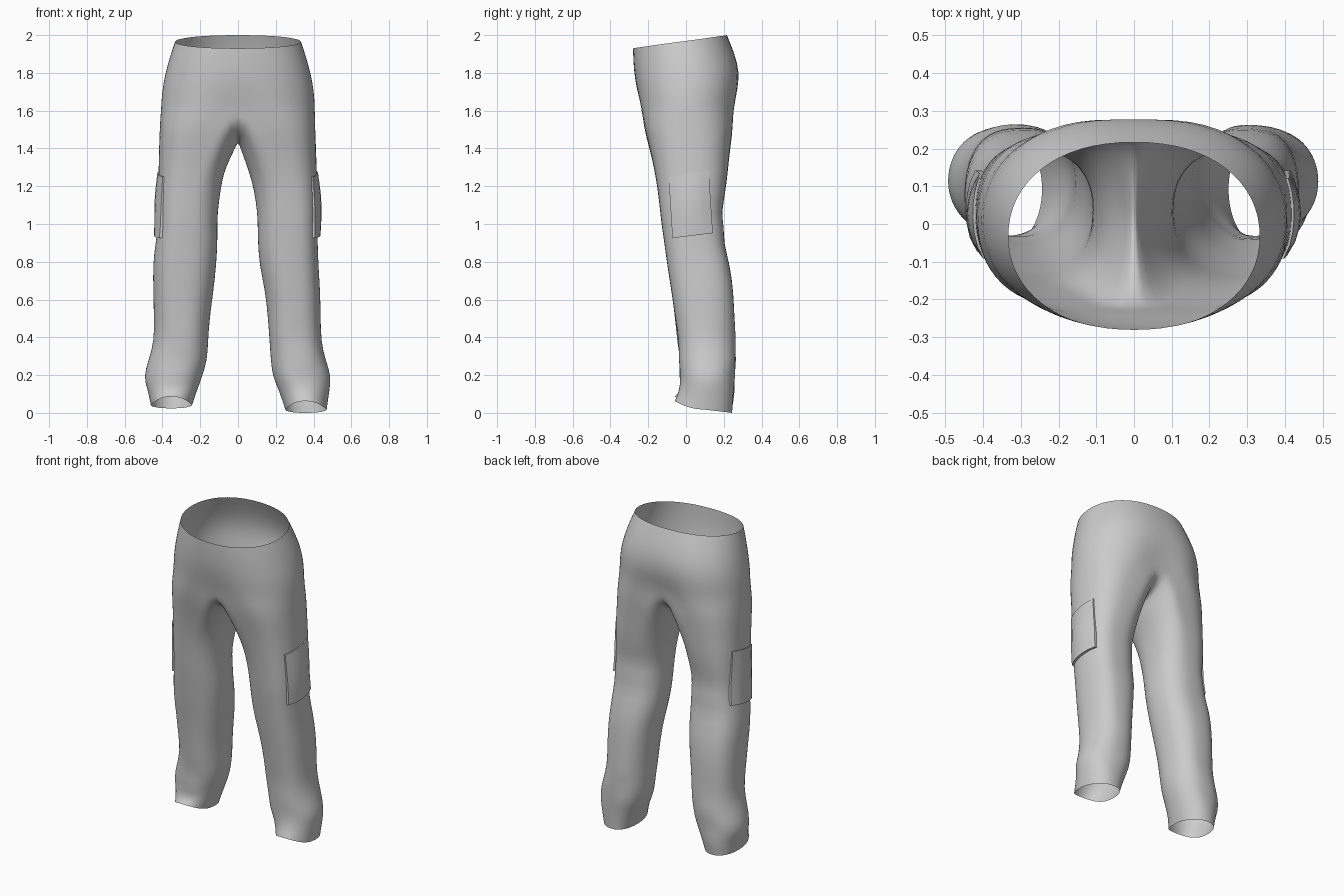
import bpy, bmesh, math
from mathutils import Vector
from mathutils.bvhtree import BVHTree

if "Cube" in bpy.data.objects:
    bpy.data.objects.remove(bpy.data.objects["Cube"])

cloth = bpy.data.materials.new("grey cloth")
cloth.diffuse_color = (0.6, 0.6, 0.6, 1)
cloth.use_nodes = True
cloth.node_tree.nodes["Principled BSDF"].inputs["Base Color"].default_value = cloth.diffuse_color

HALF = 16  # segments from front centre around the outside to back centre

# Torso rings: height, half width, front y, back y, rim tilt, front and back centre groove
TORSO = [(1.965, .335, -.282, .218, .035, 0, 0), (1.88, .364, -.28, .258, .025, 0, 0),
         (1.79, .388, -.273, .288, .012, 0, .003), (1.70, .404, -.262, .282, 0, .004, .012),
         (1.62, .408, -.249, .268, 0, .018, .032)]
# Leg rings: height, inner drop, seam x, left outer/inner, right outer/inner, front y, back y
LEGS = [(1.52, .125, .11, .415, .018, .409, .015, -.226, .252),
        (1.42, .08, .15, .418, .045, .413, .035, -.198, .237),
        (1.30, .03, .20, .421, .075, .417, .06, -.17, .224),
        (1.18, 0, .24, .422, .092, .421, .085, -.15, .212),
        (1.06, 0, .26, .422, .108, .422, .102, -.137, .187),
        (0.98, 0, .265, .424, .109, .422, .104, -.128, .203),
        (0.90, 0, .27, .437, .108, .422, .105, -.115, .2),
        (0.78, 0, .275, .452, .115, .426, .113, -.1, .234),
        (0.64, 0, .285, .448, .13, .436, .145, -.077, .252),
        (0.50, 0, .295, .446, .15, .438, .158, -.058, .257),
        (0.38, 0, .30, .444, .158, .440, .167, -.044, .26),
        (0.28, 0, .31, .474, .162, .464, .173, -.036, .264),
        (0.19, 0, .325, .502, .19, .496, .183, -.032, .26),
        (0.12, 0, .34, .478, .216, .484, .217, -.03, .256),
        (0.02, 0, .355, .462, .243, .470, .25, -.06, .245)]


def power(v, e):
    return math.copysign(abs(v) ** e, v) if abs(v) > 1e-6 else 0


def mix(a, b, t):
    return a + (b - a) * min(1, max(0, t))


def torso_point(ring, i, s):
    z, w, yf, yb, tilt, gf, gb = ring
    a = math.pi * (i / HALF - .5)
    sn = math.sin(a)
    x = w * power(math.cos(a), mix(.9, .72, (1.96 - z) / .3))
    y = (yf + yb) / 2 + (yb - yf) / 2 * power(sn, .95)
    groove = math.exp(-(x / .1) ** 2)
    y += groove * (gf if sn < 0 else -gb)
    return s * x, y, z + tilt * sn


def leg_point(ring, i, s):
    z, drop, seam, lo, li, ro, ri, yf, yb = ring
    out, inn = (ro, ri) if s > 0 else (lo, li)
    a = math.pi * (i / HALF - .5)
    # squarer section at the thigh, rounder at the hem
    c = math.cos(a)
    c = power(c, mix(.9, .66, (z - .1) / .6) if c > 0 else .85)
    sn = power(math.sin(a), mix(1, .88, (z - .1) / .6))
    # V-shaped inner thigh under the crotch, fading down the leg
    if math.cos(a) < 0 and drop:
        sn = power(math.sin(a), mix(.88, 1.25, drop / .125))
    r = 1
    # folds gathered above the hem
    if .1 < z < .4:
        r += .045 * math.sin(3 * a + z * 38 + s) * max(0, 1 - c * c)
    x = seam + r * ((out - seam) * c if c > 0 else (seam - inn) * c)
    y = (yf + yb) / 2 + r * (yb - yf) / 2 * sn
    z -= drop * max(0, -c)
    if z < .1:  # hem arched at the front, low at the heel
        z += .045 * max(0, -sn) ** 2 - .018 * max(0, sn) + (.022 if s < 0 else -.002)
    return s * x, y, z


def quad(bm, vs, s):
    f = bm.faces.new(vs if s > 0 else vs[::-1])
    f.smooth = True


def make_object(name, bm):
    me = bpy.data.meshes.new(name)
    bm.to_mesh(me)
    bm.free()
    me.materials.append(cloth)
    ob = bpy.data.objects.new(name, me)
    bpy.context.collection.objects.link(ob)
    return ob


# Trousers: each half runs from waistband to hem, welded along the centre seam
bm = bmesh.new()
for s in (1, -1):
    rows = [[bm.verts.new(torso_point(r, i, s)) for i in range(HALF + 1)] for r in TORSO]
    for top, low in zip(rows, rows[1:]):
        for i in range(HALF):
            quad(bm, [top[i], low[i], low[i + 1], top[i + 1]], s)
    # crotch seam closes the last torso ring into a leg ring
    z, w, yf, yb, t, gf, gb = TORSO[-1]
    yf, yb = yf + gf, yb - gb
    ring = rows[-1][:]
    for i in range(HALF + 1, 2 * HALF):
        a = math.pi * (i / HALF - .5)
        y = (yf + yb) / 2 + (yb - yf) / 2 * power(math.sin(a), 1.35)
        ring.append(bm.verts.new((0, y, z + .18 * power(math.cos(a), 1.1))))
    for r in LEGS:
        low = [bm.verts.new(leg_point(r, i, s)) for i in range(2 * HALF)]
        for i in range(2 * HALF):
            j = (i + 1) % (2 * HALF)
            quad(bm, [ring[i], low[i], low[j], ring[j]], s)
        ring = low
bmesh.ops.remove_doubles(bm, verts=bm.verts[:], dist=.0005)
trousers = make_object("trousers", bm)
trousers.modifiers.new("smooth cloth", 'SUBSURF').levels = 1
trousers.modifiers["smooth cloth"].render_levels = 1

# Cargo pockets: pillowed patches on the outside of each thigh, flush at the top
dg = bpy.context.evaluated_depsgraph_get()
tree = BVHTree.FromObject(trousers, dg)
CORNERS = [Vector(c) for c in ((-.092, 1.25), (.12, 1.285), (.142, .952), (-.072, .925))]
N = 6


def pocket_point(u, v, s, lift):
    p = CORNERS[0].lerp(CORNERS[1], u).lerp(CORNERS[3].lerp(CORNERS[2], u), v)
    hit, normal, _, _ = tree.ray_cast(Vector((s, p.x, p.y)), Vector((-s, 0, 0)))
    return hit + Vector((s * lift, 0, 0))


for s, name in ((1, "right_pocket"), (-1, "left_pocket")):
    bm = bmesh.new()
    grid = [[bm.verts.new(pocket_point(
        i / N, j / N, s,
        .007 + .008 * j / N + .01 * math.sin(math.pi * i / N) * math.sin(math.pi * j / N)))
        for i in range(N + 1)] for j in range(N + 1)]
    for j in range(N):
        for i in range(N):
            quad(bm, [grid[j][i], grid[j + 1][i], grid[j + 1][i + 1], grid[j][i + 1]], s)
    # side walls down to the cloth
    loop = ([(0, i) for i in range(N)] + [(j, N) for j in range(N)]
            + [(N, i) for i in range(N, 0, -1)] + [(j, 0) for j in range(N, 0, -1)])
    base = [bm.verts.new(pocket_point(i / N, j / N, s, -.004)) for j, i in loop]
    for k, (j, i) in enumerate(loop):
        n = (k + 1) % len(loop)
        j2, i2 = loop[n]
        quad(bm, [grid[j][i], grid[j2][i2], base[n], base[k]], s)
    pocket = make_object(name, bm)
    bpy.ops.object.select_all(action='DESELECT')
    pocket.select_set(True)
    bpy.context.view_layer.objects.active = pocket
    bpy.ops.object.shade_smooth_by_angle(angle=math.radians(40))
